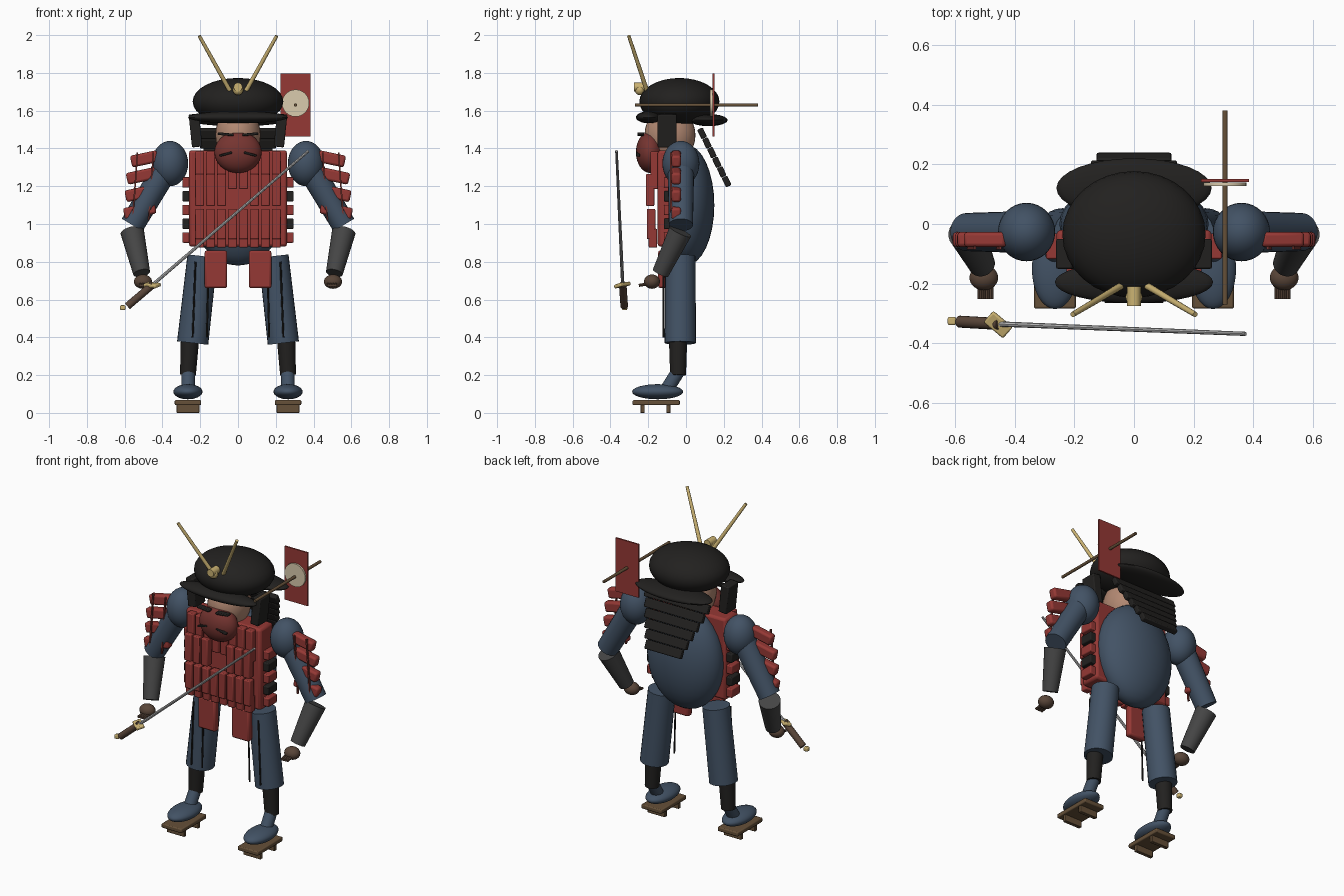
import bpy, math
from mathutils import Vector, Euler

if "Cube" in bpy.data.objects:
    bpy.data.objects.remove(bpy.data.objects["Cube"])

COLORS = dict(navy=(.055, .085, .13), red=(.30, .04, .035), maroon=(.18, .035, .03), black=(.016, .015, .014),
              grey=(.06, .06, .06), skin=(.45, .25, .17), glove=(.10, .06, .04), gold=(.60, .45, .17),
              wood=(.13, .08, .04), cream=(.70, .60, .42), steel=(.5, .5, .5))
MATS = {}
for n, c in COLORS.items():
    MATS[n] = bpy.data.materials.new(n)
    MATS[n].diffuse_color = (*c, 1)


def finish(name, mat, smooth=True):
    o = bpy.context.object
    o.name = name
    o.data.materials.append(MATS[mat])
    if smooth:
        bpy.ops.object.transform_apply(location=False, rotation=False, scale=True)
        bpy.ops.object.shade_smooth_by_angle(angle=math.radians(40))
    return o


def ball(name, mat, loc, r):
    bpy.ops.mesh.primitive_uv_sphere_add(segments=32, ring_count=16, location=loc)
    bpy.context.object.scale = r
    return finish(name, mat)


def rod(name, mat, a, b, r1, r2=None, n=24):
    a, b = Vector(a), Vector(b)
    d = b - a
    bpy.ops.mesh.primitive_cone_add(vertices=n, radius1=r1, radius2=r1 if r2 is None else r2,
                                    depth=d.length, location=(a + b) / 2)
    bpy.context.object.rotation_euler = d.to_track_quat('Z', 'Y').to_euler()
    return finish(name, mat)


def box(name, mat, loc, size, rot=(0, 0, 0), bevel=.006):
    bpy.ops.mesh.primitive_cube_add(size=1, location=loc, rotation=[math.radians(v) for v in rot])
    o = bpy.context.object
    o.scale = size
    finish(name, mat)
    if bevel:
        m = o.modifiers.new("edge", 'BEVEL')
        m.width, m.segments = min(bevel, min(size) * .3), 2
    return o


# torso and head
ball("torso", "navy", (0, 0, 1.1), (.25, .15, .32))
ball("head", "skin", (0, -.085, 1.47), (.12, .135, .15))
ball("face_mask", "maroon", (0, -.19, 1.38), (.125, .075, .11))

# breastplate: core, side bands and rows of vertical slats
box("breastplate", "red", (0, -.085, 1.135), (.52, .13, .51), bevel=.015)
for i in range(5):
    box("side_band", "black" if i % 2 else "red", (0, -.075, 1.22 - i * .073), (.59, .085, .055))
for z, h, y in ((1.285, .20, -.165), (1.18, .17, -.19), (1.0, .16, -.185), (.925, .10, -.175)):
    for i in range(8):
        x = (i - 3.5) * .058
        if z == 1.18 and i in (3, 4):
            continue
        box("chest_slat", "red", (x, y, z), (.047, .045, h))

# helmet with front and rear brims
ball("helmet_bowl", "black", (0, -.035, 1.648), (.24, .212, .125))
ball("front_brim", "black", (0, -.195, 1.565), (.265, .07, .032))
ball("rear_brim", "black", (0, .12, 1.55), (.26, .10, .032))

# neck guard of stepped plates
for i in range(6):
    t = i / 5
    box("neck_guard_plate", "black", (0, .085 + .13 * t, 1.48 - .255 * t), (.44 - .19 * t, .032, .055), (25, 0, 0))

# crest
rod("crest_boss", "gold", (0, -.21, 1.725), (0, -.275, 1.725), .023)
ball("crest_ball", "gold", (0, -.245, 1.71), (.028, .026, .028))

# flag with pole
rod("flag_pole", "wood", (.305, -.27, 1.63), (.305, .38, 1.63), .009, n=12)
box("flag", "red", (.305, .145, 1.63), (.16, .01, .335), bevel=0)
rod("flag_disc", "cream", (.305, .139, 1.64), (.305, .128, 1.64), .072)

for s in (-1, 1):
    # brows, moustache, helmet ears and horns
    box("brow", "black", (s * .065, -.24, 1.475), (.085, .035, .014), (0, s * -5, 0))
    box("moustache", "black", (s * .065, -.254, 1.37), (.07, .02, .012), (0, s * 15, 0))
    box("helmet_ear", "black", (s * .225, -.10, 1.495), (.055, .10, .175), (0, s * 6, 0))
    rod("horn", "gold", (s * .04, -.205, 1.70), (s * .205, -.303, 1.996), .012, .009, 12)

    # arm
    ball("shoulder", "navy", (s * .36, -.027, 1.32), (.096, .098, .12))
    rod("upper_arm", "navy", (s * .38, -.027, 1.30), (s * .56, -.027, .995), .07, .064)
    rod("forearm", "grey", (s * .56, -.03, .96), (s * .51, -.135, .74), .063, .045)
    ball("hand", "glove", (s * .503, -.18, .695), (.048, .042, .038))
    for i in range(4):
        x = s * (.478 + i * .013)
        rod("finger", "glove", (x, -.19, .685), (x, -.25, .675), .008, n=8)

    # shoulder guard plates with cords
    for x, z, w in ((.495, 1.345, .145), (.51, 1.255, .16), (.505, 1.165, .185), (.52, 1.07, .17)):
        box("shoulder_guard_plate", "red", (s * x, -.052, z), (w, .05, .063), (0, s * 12, 0), .012)
    for x in (.46, .545):
        box("shoulder_cord", "maroon", (s * x, -.08, 1.2), (.008, .012, .36), (0, s * -4, 0), 0)

    # skirt plate, trouser leg with pleats
    box("skirt_plate", "red", (s * .117, -.125, .76), (.12, .045, .20), bevel=.012)
    rod("trouser_leg", "navy", (s * .24, -.03, .37), (s * .188, -.03, .83), .083, .08)
    for x0, x1 in ((.155, .165), (.225, .24)):
        rod("pleat", "black", (s * x0, -.12, .8), (s * x1, -.12, .4), .005, n=8)

    # shin, ankle, foot and raised sandal
    rod("shin_guard", "black", (s * .265, -.042, .2), (s * .255, -.042, .38), .042, .048)
    rod("ankle", "navy", (s * .263, -.035, .23), (s * .265, -.11, .11), .036)
    ball("foot", "navy", (s * .265, -.15, .112), (.077, .135, .04))
    box("sandal_board", "wood", (s * .265, -.158, .054), (.14, .25, .027))
    for y in (-.23, -.093):
        box("sandal_tooth", "wood", (s * .265, y, .022), (.12, .022, .044), bevel=.003)

# sword held across the front
rod("sword_handle", "glove", (-.585, -.327, .565), (-.45, -.335, .68), .02, n=16)
box("sword_pommel", "gold", (-.61, -.325, .557), (.028, .028, .026))
box("sword_guard", "gold", (-.455, -.337, .677), (.085, .05, .02), (15, 5, -40))
rod("sword_blade", "steel", (-.45, -.335, .68), (.373, -.368, 1.387), .009, .007, 8)

for m in bpy.data.materials:
    if m.users and not m.is_grease_pencil:
        m.use_nodes = True
        m.node_tree.nodes["Principled BSDF"].inputs["Base Color"].default_value = m.diffuse_color
